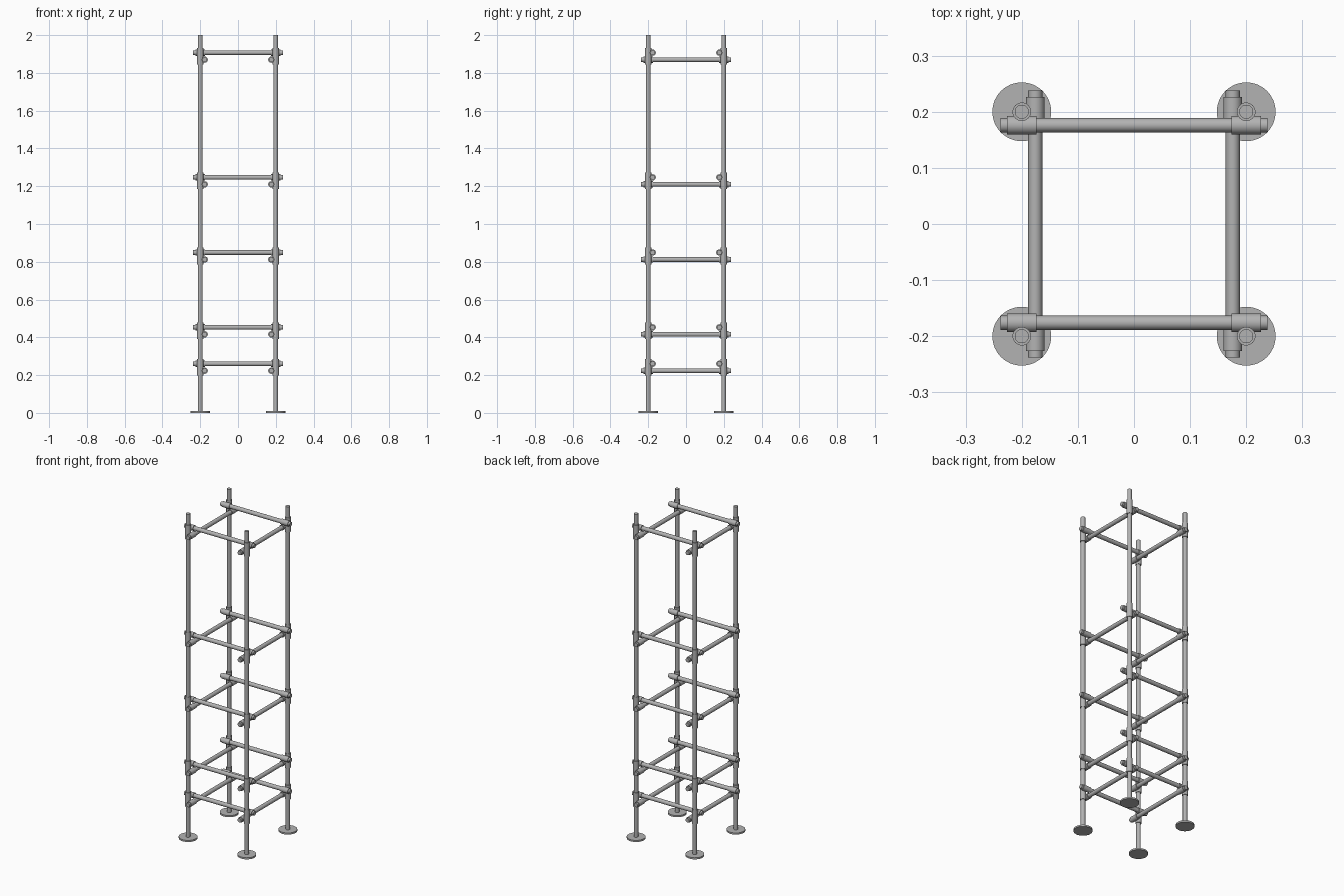
import bpy
from math import pi

cube = bpy.data.objects.get("Cube")
if cube:
    bpy.data.objects.remove(cube, do_unlink=True)

steel = bpy.data.materials.new("galvanised_steel")
steel.use_nodes = True
grey = (0.45, 0.45, 0.45, 1)
steel.diffuse_color = grey
steel.node_tree.nodes["Principled BSDF"].inputs["Base Color"].default_value = grey

TURN = {"x": (0, pi / 2, 0), "y": (pi / 2, 0, 0), "z": (0, 0, 0)}
TUBE, COLLAR, POST, RAIL = 0.0125, 0.0165, 0.2, 0.176
SLEEVE = 0.052
DROP = 0.037


def tube(name, axis, centre, radius, length):
    """Solid round bar along one axis."""
    bpy.ops.mesh.primitive_cylinder_add(vertices=32, radius=radius, depth=length,
                                        location=centre, rotation=TURN[axis])
    ob = bpy.context.object
    ob.name = name
    ob.data.materials.append(steel)
    bpy.ops.object.shade_smooth_by_angle(angle=pi / 6)
    return ob


# Posts on round base plates
for sx in (-1, 1):
    for sy in (-1, 1):
        x, y = sx * POST, sy * POST
        tube("post", "z", (x, y, 1), TUBE, 2)
        tube("base_plate", "z", (x, y, 0.005), 0.0525, 0.01)

# Rails at each level, with a crossed pair of sleeves at every joint
for top in (0.26, 0.453, 0.849, 1.247, 1.907):
    low = top - DROP
    for side in (-1, 1):
        tube("cross_rail", "x", (0, side * RAIL, top), TUBE, 0.475)
        tube("side_rail", "y", (side * RAIL, 0, low), TUBE, 0.475)
        for end in (-1, 1):
            tube("cross_rail_sleeve", "x", (end * POST, side * RAIL, top), COLLAR, SLEEVE)
            tube("side_rail_sleeve", "y", (side * RAIL, end * POST, low), COLLAR, SLEEVE)
            for z in (top, low):
                tube("post_sleeve", "z", (side * POST, end * POST, z), COLLAR, SLEEVE)
